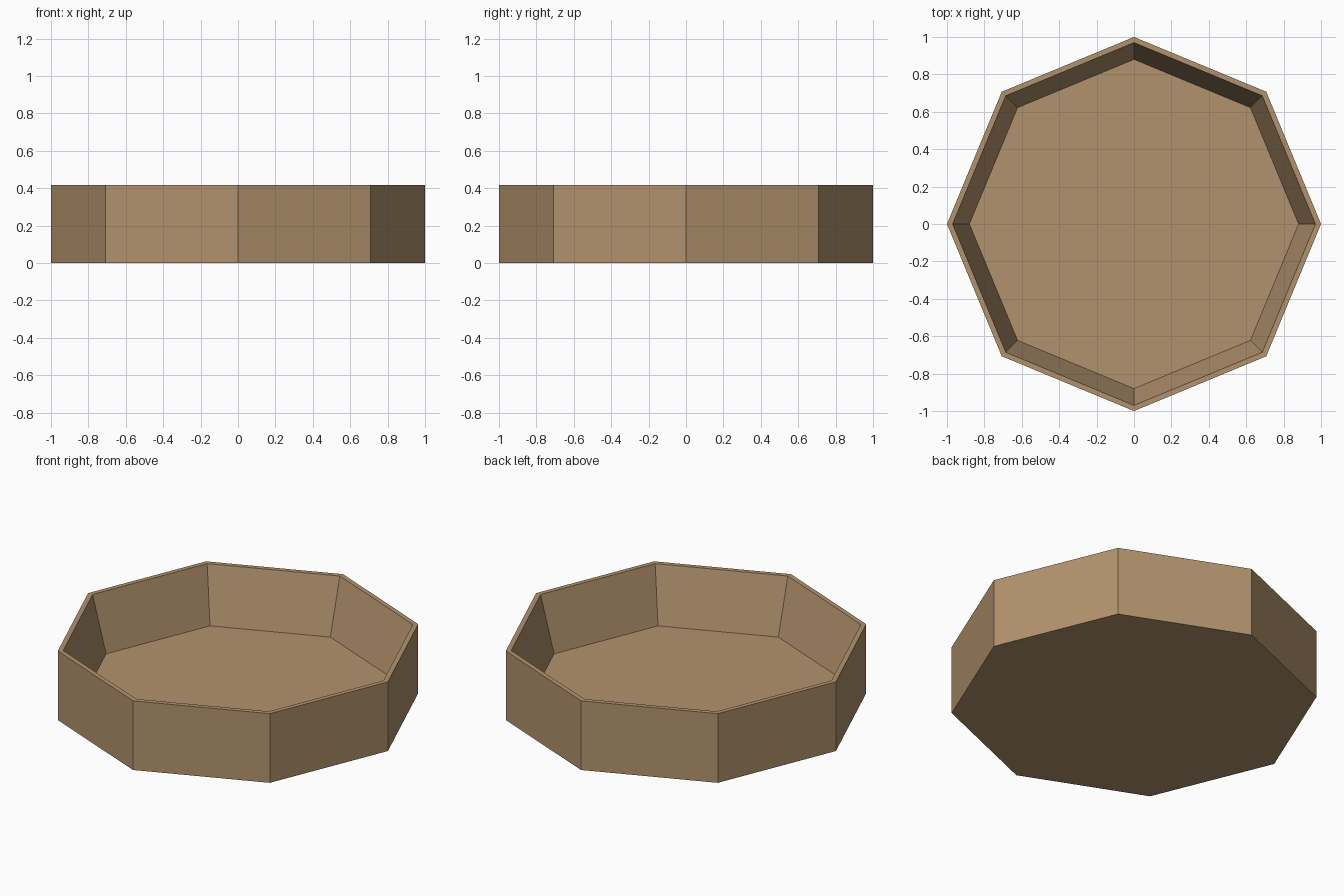
import bpy
import bmesh
from math import cos, sin, pi

cube = bpy.data.objects.get("Cube")
if cube:
    bpy.data.objects.remove(cube, do_unlink=True)

SIDES = 8


def make_material(name, colour):
    mat = bpy.data.materials.new(name)
    mat.use_nodes = True
    mat.diffuse_color = colour
    mat.node_tree.nodes["Principled BSDF"].inputs["Base Color"].default_value = colour
    return mat


def ring(bm, radius, z):
    return [bm.verts.new((radius * cos(2 * pi * i / SIDES),
                          radius * sin(2 * pi * i / SIDES), z))
            for i in range(SIDES)]


def lathe(name, profile, mat):
    """Sweep a (radius, z) profile round z, closing both ends with a flat face."""
    bm = bmesh.new()
    rings = [ring(bm, r, z) for r, z in profile]
    for a, b in zip(rings, rings[1:]):
        for i in range(SIDES):
            j = (i + 1) % SIDES
            bm.faces.new((a[i], a[j], b[j], b[i]))
    bm.faces.new(rings[0][::-1])
    bm.faces.new(rings[-1])
    mesh = bpy.data.meshes.new(name)
    bm.to_mesh(mesh)
    bm.free()
    mesh.materials.append(mat)
    obj = bpy.data.objects.new(name, mesh)
    bpy.context.collection.objects.link(obj)
    return obj


# Octagonal tray: base, outer wall, thin rim, sloping inner wall, floor
tan = make_material("tan", (0.45, 0.29, 0.155, 1.0))
lathe("octagonal_tray",
      [(1.0, 0.0), (1.0, 0.417), (0.97, 0.417), (0.88, 0.083)], tan)
